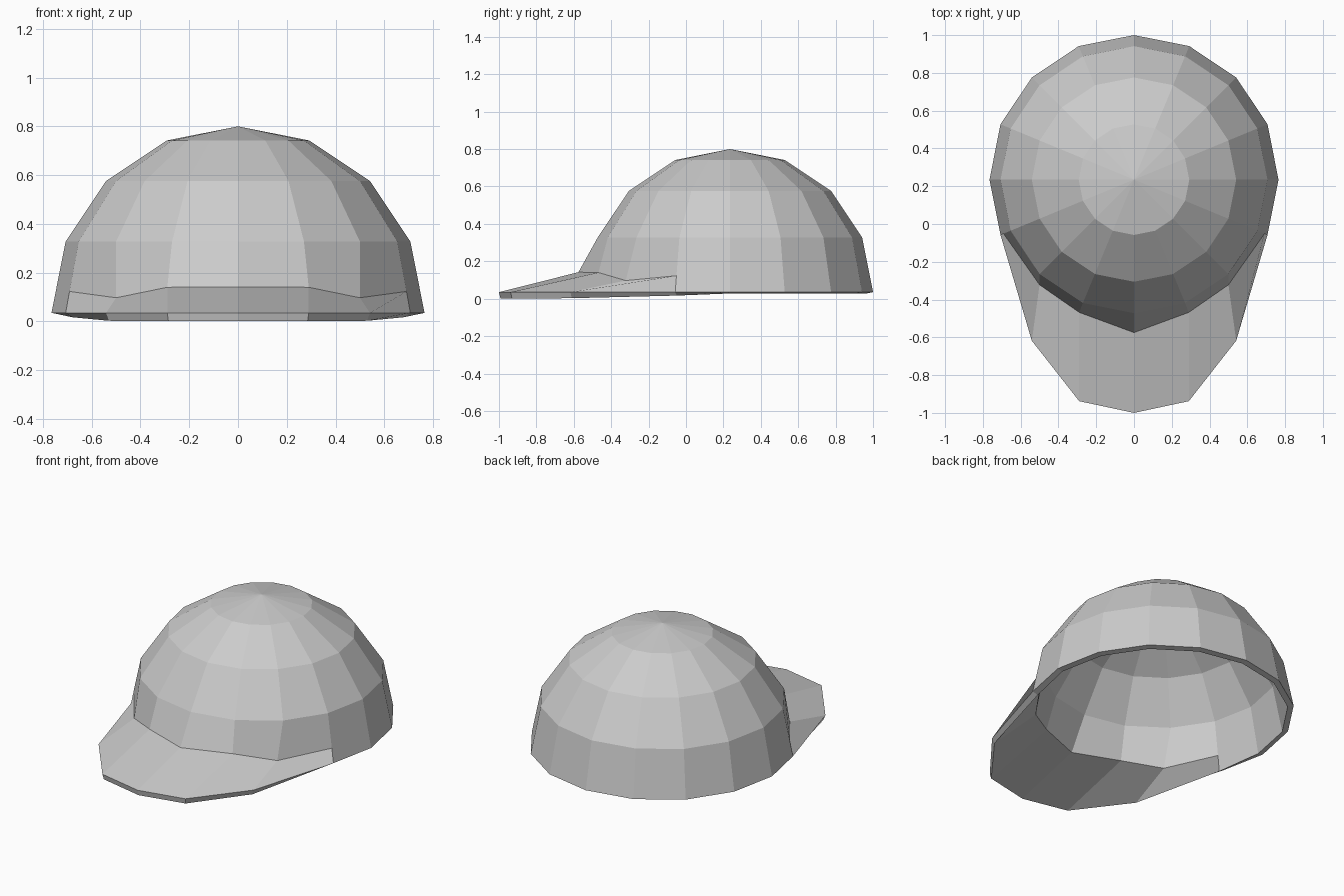
import bpy, bmesh
from math import sin, cos, pi

if "Cube" in bpy.data.objects:
    bpy.data.objects.remove(bpy.data.objects["Cube"])

N, R, CY, Z0 = 16, 0.765, 0.235, 0.035
STEP = 2 * pi / N

bm = bmesh.new()

def ring(level):
    e = level * STEP
    return [bm.verts.new((R * cos(e) * cos(i * STEP),
                          CY + R * cos(e) * sin(i * STEP),
                          Z0 + R * sin(e))) for i in range(N)]

def mirrored(points):
    # centre-to-side points -> full left-to-right row
    row = [(-x, y, z) for x, y, z in reversed(points[1:])] + points
    return [bm.verts.new(p) for p in row]

# crown: faceted dome, rings at equal angle steps
levels = [ring(k) for k in (1, 2, 3)]
apex = bm.verts.new((0, CY, Z0 + R))
for low, up in zip(levels, levels[1:]):
    for i in range(N):
        j = (i + 1) % N
        bm.faces.new((low[i], low[j], up[j], up[i]))
for i in range(N):
    bm.faces.new((levels[2][i], levels[2][(i + 1) % N], apex))

# brim: seam row on the crown and outer edge row
seam = mirrored([(0, -0.575, 0.142), (0.29, -0.468, 0.14),
                 (0.5, -0.322, 0.097), (0.691, -0.051, 0.123)])
edge = mirrored([(0, -1.0, Z0), (0.29, -0.938, Z0), (0.541, -0.618, Z0),
                 (R * cos(STEP), CY - R * sin(STEP), Z0)])
mid = levels[0]
for k in range(6):
    bm.faces.new((edge[k], edge[k + 1], seam[k + 1], seam[k]))
    bm.faces.new((seam[k], seam[k + 1], mid[10 + k - 1 + 1], mid[9 + k]))

# lower crown band around the back
base = [bm.verts.new((R * cos(i * STEP), CY + R * sin(i * STEP), Z0)) for i in range(9)]
for i in range(8):
    bm.faces.new((base[i], base[i + 1], mid[i + 1], mid[i]))
bm.faces.new((base[8], edge[0], seam[0], mid[9], mid[8]))
bm.faces.new((edge[6], base[0], mid[0], mid[15], seam[6]))

mesh = bpy.data.meshes.new("cap")
bm.to_mesh(mesh)
bm.free()
cap = bpy.data.objects.new("cap", mesh)
bpy.context.collection.objects.link(cap)

# fabric thickness, inward
solid = cap.modifiers.new("thickness", 'SOLIDIFY')
solid.thickness = 0.035
solid.offset = -1
